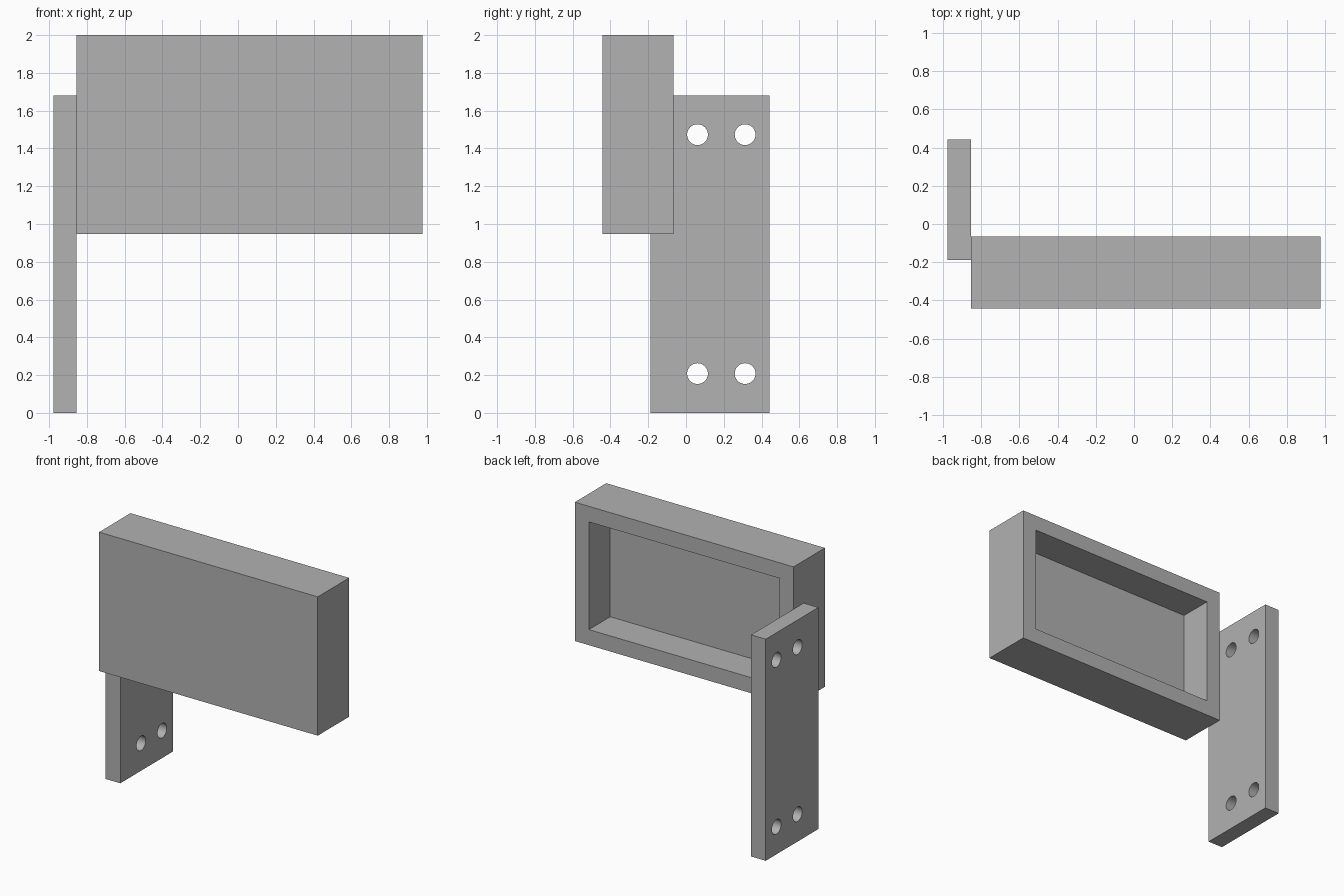
import bpy
import bmesh
from mathutils import Vector, Matrix

if "Cube" in bpy.data.objects:
    bpy.data.objects.remove(bpy.data.objects["Cube"], do_unlink=True)

# Single grey material
grey = bpy.data.materials.new("plain_grey")
grey.use_nodes = True
colour = (0.445, 0.445, 0.445, 1)
grey.diffuse_color = colour
bsdf = next(n for n in grey.node_tree.nodes if n.type == "BSDF_PRINCIPLED")
bsdf.inputs["Base Color"].default_value = colour


def box_mesh(low, high):
    low, high = Vector(low), Vector(high)
    bm = bmesh.new()
    place = Matrix.Translation((low + high) / 2) @ Matrix.Diagonal((high - low).to_4d())
    bmesh.ops.create_cube(bm, size=1, matrix=place)
    return bm


def make_object(name, bm):
    bmesh.ops.recalc_face_normals(bm, faces=bm.faces)
    mesh = bpy.data.meshes.new(name)
    bm.to_mesh(mesh)
    bm.free()
    mesh.materials.append(grey)
    obj = bpy.data.objects.new(name, mesh)
    bpy.context.collection.objects.link(obj)
    return obj


# Tray: a block with a rectangular recess in its back face
WALL, DEPTH = 0.118, 0.255
bm = box_mesh((-0.855, -0.442, 0.948), (0.978, -0.066, 2))
back = max(bm.faces, key=lambda f: f.calc_center_median().y)
bmesh.ops.inset_region(bm, faces=[back], thickness=WALL, use_even_offset=True)
floor = bmesh.ops.extrude_face_region(bm, geom=[back])
bmesh.ops.translate(bm, vec=(0, -DEPTH, 0),
                    verts=[g for g in floor["geom"] if isinstance(g, bmesh.types.BMVert)])
if back.is_valid:
    bmesh.ops.delete(bm, geom=[back], context="FACES_ONLY")
make_object("recessed_tray", bm)

# Upright mounting plate
plate = make_object("mounting_plate",
                    box_mesh((-0.978, -0.188, 0), (-0.855, 0.442, 1.679)))

# Four screw holes through the plate
bm = bmesh.new()
for y in (0.061, 0.313):
    for z in (0.208, 1.473):
        place = Matrix.Translation((-0.916, y, z)) @ Matrix.Rotation(1.5707963, 4, "Y")
        bmesh.ops.create_cone(bm, cap_ends=True, segments=48, radius1=0.055,
                              radius2=0.055, depth=0.4, matrix=place)
cutter = make_object("screw_hole_cutter", bm)
cutter.hide_render = True

holes = plate.modifiers.new("screw_holes", "BOOLEAN")
holes.operation = "DIFFERENCE"
holes.solver = "EXACT"
holes.object = cutter

bpy.ops.object.select_all(action="DESELECT")
plate.select_set(True)
bpy.context.view_layer.objects.active = plate
bpy.ops.object.modifier_apply(modifier=holes.name)
bpy.data.objects.remove(cutter, do_unlink=True)
bpy.ops.object.shade_smooth_by_angle()
